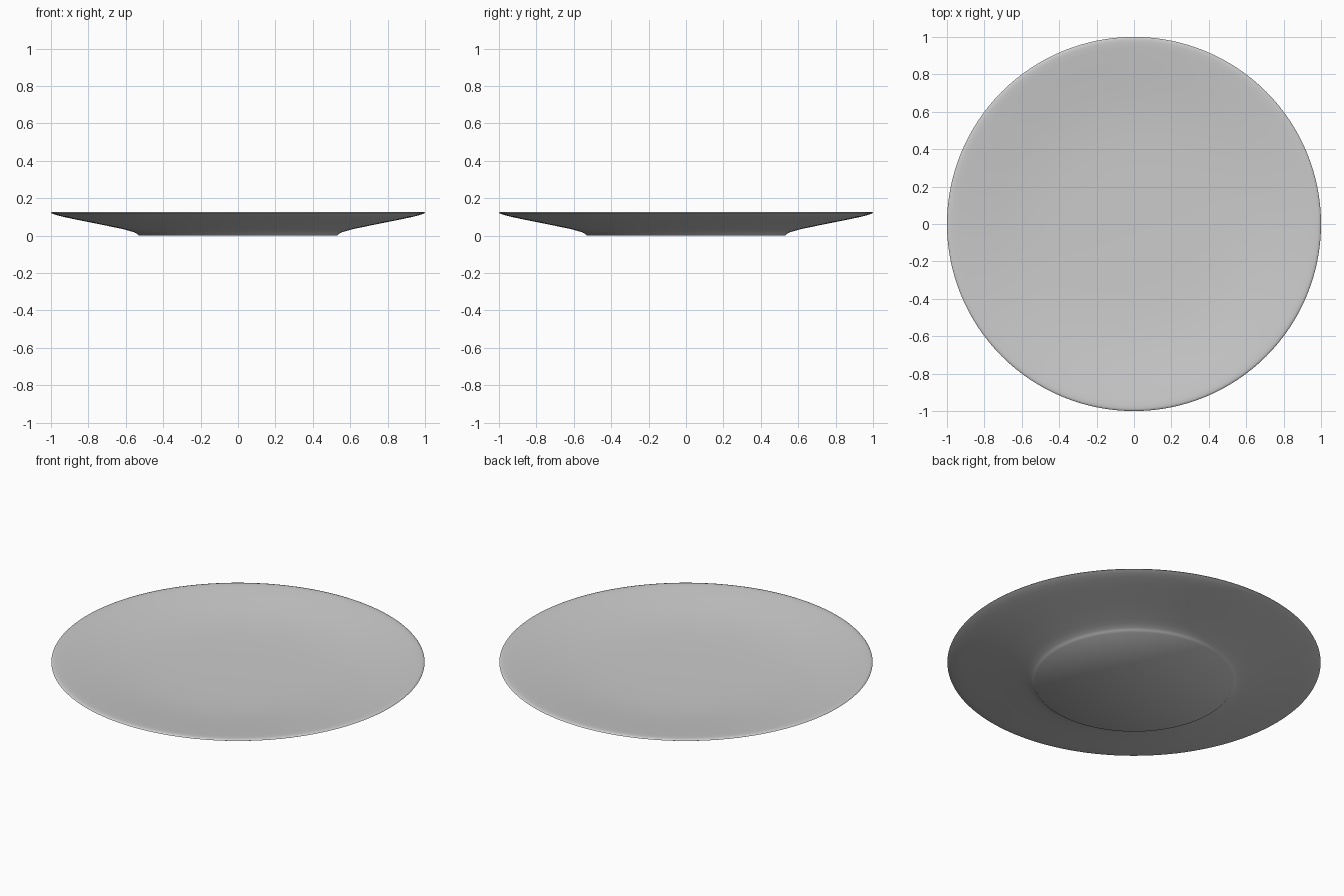
import bpy, bmesh
from math import cos, sin, tau

if "Cube" in bpy.data.objects:
    bpy.data.objects.remove(bpy.data.objects["Cube"])

SEGMENTS = 128

# Half section of the plate: foot, flared underside, rounded lip, shallow well
profile = [
    (0.0, 0.0), (0.53, 0.0), (0.54, 0.01), (0.555, 0.018), (0.585, 0.027),
    (0.62, 0.036), (0.75, 0.063), (0.88, 0.089), (0.94, 0.102),
    (0.97, 0.11), (0.99, 0.117), (0.998, 0.121), (0.995, 0.125),
    (0.985, 0.127), (0.97, 0.127), (0.94, 0.124), (0.85, 0.113),
    (0.75, 0.101), (0.67, 0.092), (0.61, 0.087), (0.54, 0.082),
    (0.45, 0.078), (0.3, 0.075), (0.0, 0.074),
]
profile = [(r / 0.998, z) for r, z in profile]

# Lathe the section around the z axis
bm = bmesh.new()
rings = []
for r, z in profile:
    n = 1 if r == 0 else SEGMENTS
    rings.append([bm.verts.new((r * cos(tau * i / SEGMENTS),
                                r * sin(tau * i / SEGMENTS), z)) for i in range(n)])
for a, b in zip(rings, rings[1:]):
    for i in range(SEGMENTS):
        j = (i + 1) % SEGMENTS
        corners = [a[i % len(a)], a[j % len(a)], b[j % len(b)], b[i % len(b)]]
        bm.faces.new(list(dict.fromkeys(corners)))
bmesh.ops.recalc_face_normals(bm, faces=bm.faces)

mesh = bpy.data.meshes.new("plate")
bm.to_mesh(mesh)
bm.free()
plate = bpy.data.objects.new("plate", mesh)
bpy.context.collection.objects.link(plate)

# Smooth glaze with a crisp foot edge
bpy.context.view_layer.objects.active = plate
plate.select_set(True)
bpy.ops.object.shade_smooth_by_angle(angle=1.3)
